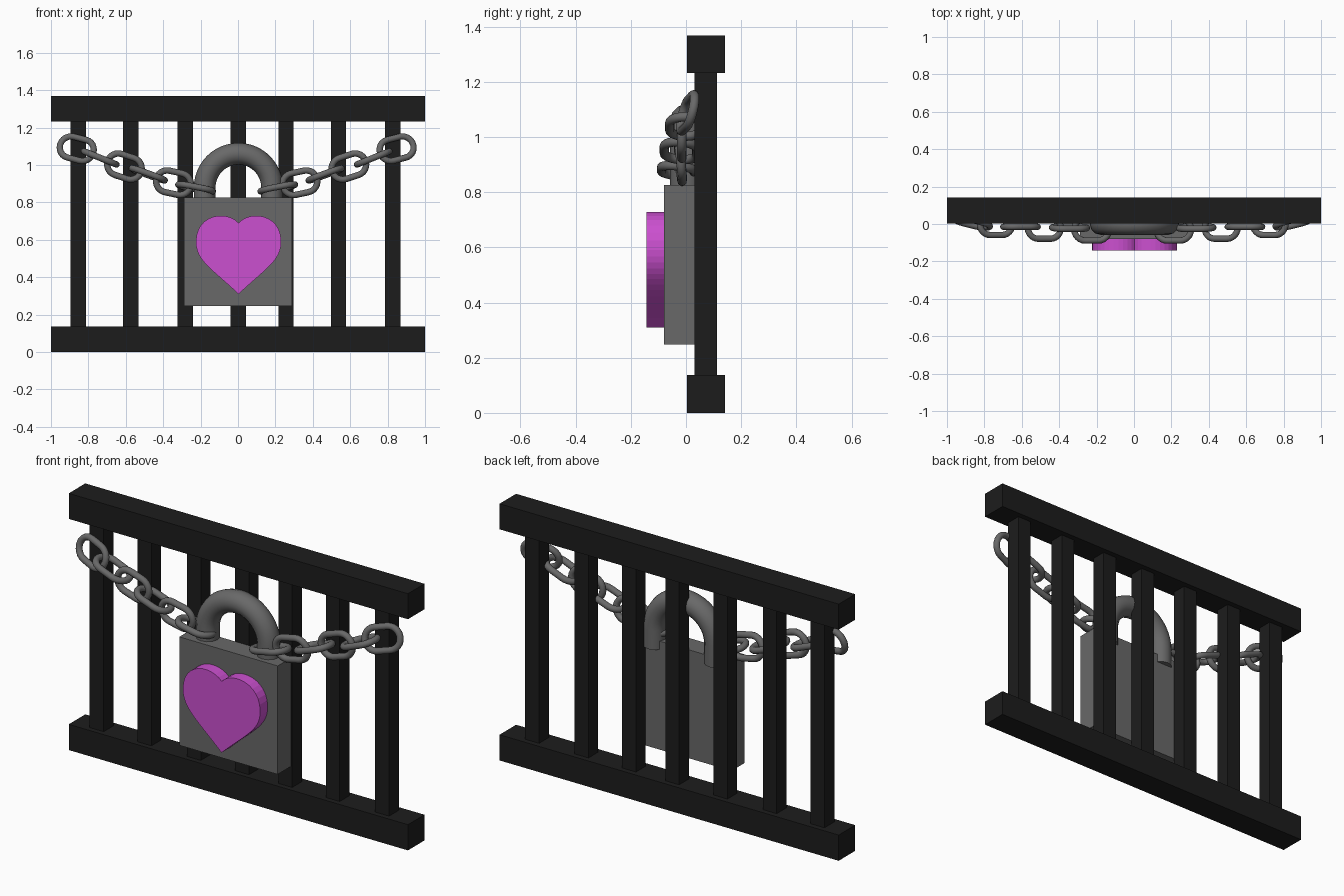
import bpy, bmesh, math
from mathutils import Vector
from mathutils.geometry import interpolate_bezier

if "Cube" in bpy.data.objects:
    bpy.data.objects.remove(bpy.data.objects["Cube"])


def material(name, rgb):
    m = bpy.data.materials.new(name)
    m.diffuse_color = (*rgb, 1)
    m.use_nodes = True
    m.node_tree.nodes["Principled BSDF"].inputs["Base Color"].default_value = m.diffuse_color
    return m


BLACK = material("black_iron", (0.012, 0.012, 0.012))
STEEL = material("grey_steel", (0.14, 0.14, 0.14))
PINK = material("pink", (0.6, 0.08, 0.63))


def box(name, x, y, z, mat):
    """Box from (min, max) ranges on each axis."""
    bm = bmesh.new()
    bmesh.ops.create_cube(bm, size=1)
    for v in bm.verts:
        v.co = [(r[0] + r[1]) / 2 + c * (r[1] - r[0]) for c, r in zip(v.co, (x, y, z))]
    me = bpy.data.meshes.new(name)
    bm.to_mesh(me)
    bm.free()
    ob = bpy.data.objects.new(name, me)
    bpy.context.collection.objects.link(ob)
    me.materials.append(mat)
    return ob


def tube(name, path, radius, cyclic, mat):
    """Round tube swept along (x, z) points, converted to a smooth mesh."""
    cu = bpy.data.curves.new(name, 'CURVE')
    cu.dimensions = '3D'
    cu.bevel_depth = radius
    cu.bevel_resolution = 4
    cu.use_fill_caps = not cyclic
    sp = cu.splines.new('POLY')
    sp.points.add(len(path) - 1)
    for p, (x, z) in zip(sp.points, path):
        p.co = (x, 0, z, 1)
    sp.use_cyclic_u = cyclic
    cu.materials.append(mat)
    ob = bpy.data.objects.new(name, cu)
    bpy.context.collection.objects.link(ob)
    bpy.ops.object.select_all(action='DESELECT')
    ob.select_set(True)
    bpy.context.view_layer.objects.active = ob
    bpy.ops.object.convert(target='MESH')
    ob = bpy.context.object
    bpy.ops.object.shade_smooth_by_angle(angle=math.radians(40))
    return ob


def arc(cx, cz, r, a0, a1, n):
    return [(cx + r * math.cos(math.radians(a0 + (a1 - a0) * i / n)),
             cz + r * math.sin(math.radians(a0 + (a1 - a0) * i / n))) for i in range(n + 1)]


# Fence rails and bars
box("bottom_rail", (-1, 1), (0.003, 0.142), (0, 0.137), BLACK)
box("top_rail", (-1, 1), (0.003, 0.142), (1.232, 1.368), BLACK)
for i, x in enumerate((-0.855, -0.573, -0.282, 0.002, 0.257, 0.537, 0.828)):
    box(f"fence_bar_{i + 1}", (x - 0.041, x + 0.041), (0.031, 0.113), (0.13, 1.24), BLACK)

# Padlock body and shackle
box("lock_body", (-0.29, 0.29), (-0.08, 0.031), (0.247, 0.825), STEEL)
shackle = tube("lock_shackle", [(0.18, 0.78)] + arc(0, 0.88, 0.18, 0, 180, 24) + [(-0.18, 0.78)],
               0.058, False, STEEL)
shackle.location = (0.002, 0.0, 0)

# Heart plate: half outline from two curves, mirrored and extruded
V = Vector
half = interpolate_bezier(V((0, 0.69)), V((0.06, 0.76)), V((0.228, 0.74)), V((0.228, 0.59)), 13)
half += interpolate_bezier(V((0.228, 0.59)), V((0.228, 0.49)), V((0.15, 0.45)), V((0, 0.31)), 13)[1:]
outline = [(p[0], p[1]) for p in half] + [(-p[0], p[1]) for p in reversed(half[1:-1])]
bm = bmesh.new()
face = bm.faces.new([bm.verts.new((x + 0.003, -0.143, z)) for x, z in outline])
ext = bmesh.ops.extrude_face_region(bm, geom=[face])
bmesh.ops.translate(bm, vec=(0, 0.068, 0),
                    verts=[g for g in ext["geom"] if isinstance(g, bmesh.types.BMVert)])
bmesh.ops.recalc_face_normals(bm, faces=bm.faces)
me = bpy.data.meshes.new("heart_plate")
bm.to_mesh(me)
bm.free()
me.materials.append(PINK)
bpy.context.collection.objects.link(bpy.data.objects.new("heart_plate", me))

# Chain links: x, y, z, then roll, pitch, yaw in degrees (left side, mirrored to the right)
LINKS = [
    (-0.855, 0.006, 1.087, -14, 14, -14),
    (-0.730, 0.000, 1.038, 90, 22, 0),
    (-0.600, -0.015, 0.992, 0, 18, 0),
    (-0.473, -0.020, 0.950, 86, 20, 0),
    (-0.338, -0.020, 0.905, 6, 12, 0),
    (-0.220, -0.030, 0.877, 84, 11, 0),
]
stadium = arc(0.035, 0, 0.059, -90, 90, 12) + arc(-0.035, 0, 0.059, 90, 270, 12)
for side, s in (("left", 1), ("right", -1)):
    for i, (x, y, z, roll, pitch, yaw) in enumerate(LINKS):
        link = tube(f"chain_link_{side}_{i + 1}", stadium, 0.017, True, STEEL)
        link.location = (s * x - 0.007, y, z)
        link.rotation_euler = [math.radians(a) for a in (roll, s * pitch, s * yaw)]
